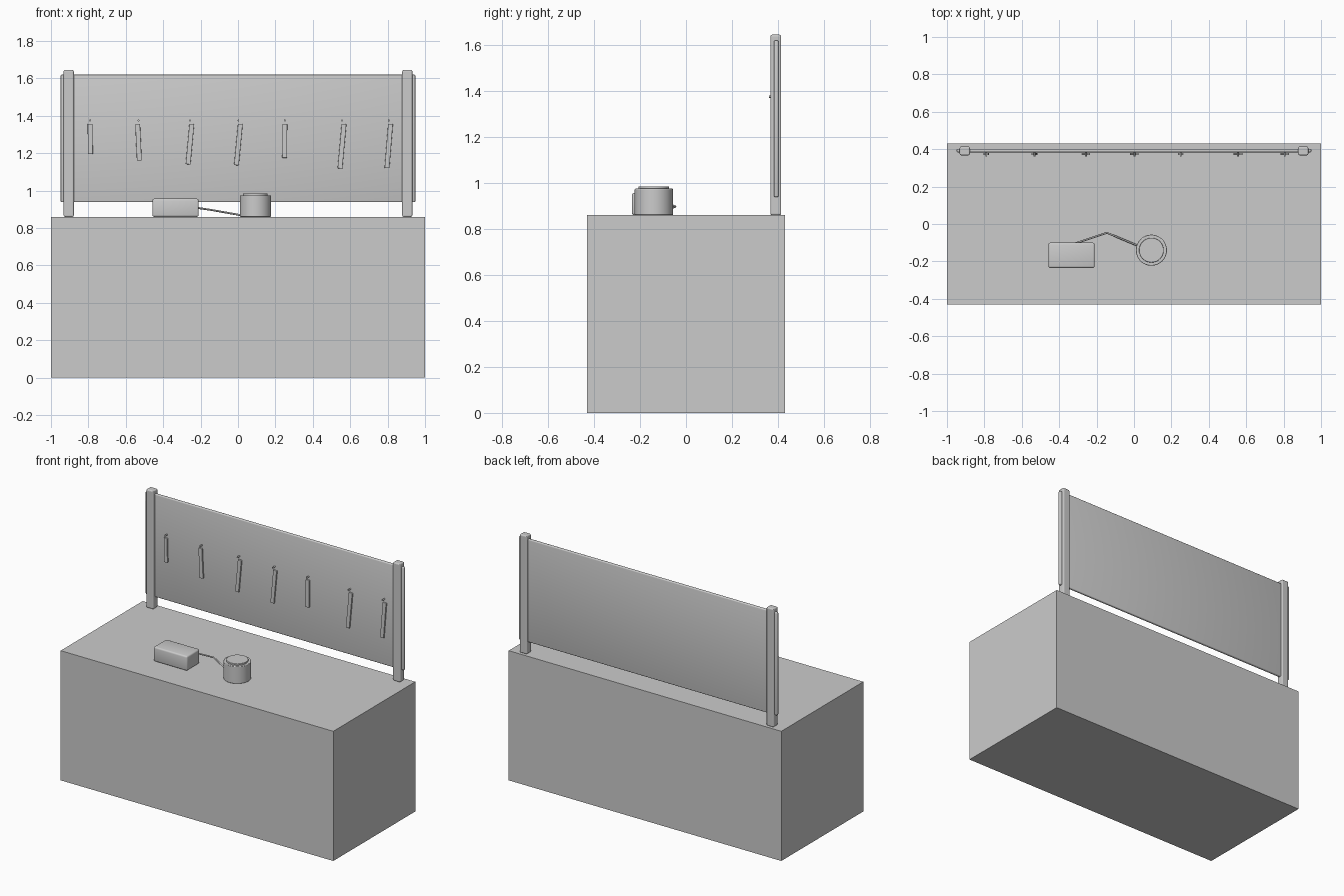
import bpy
from math import radians, atan2

if "Cube" in bpy.data.objects:
    bpy.data.objects.remove(bpy.data.objects["Cube"])


def finish(o, name, bevel=0.0, segs=3, smooth=False):
    o.name = name
    if bevel:
        m = o.modifiers.new("bevel", "BEVEL")
        m.width, m.segments, m.limit_method = bevel, segs, "ANGLE"
    if smooth:
        for p in o.data.polygons:
            p.use_smooth = True
    return o


def box(name, lo, hi, **kw):
    c = [(a + b) / 2 for a, b in zip(lo, hi)]
    bpy.ops.mesh.primitive_cube_add(size=1, location=c)
    o = bpy.context.object
    o.scale = [b - a for a, b in zip(lo, hi)]
    bpy.ops.object.transform_apply(location=False, rotation=False, scale=True)
    return finish(o, name, **kw)


def cyl(name, r, depth, loc, rot=(0, 0, 0), verts=48, bevel=0.0):
    bpy.ops.mesh.primitive_cylinder_add(vertices=verts, radius=r, depth=depth, location=loc, rotation=rot)
    bpy.ops.object.shade_smooth_by_angle(angle=radians(35))
    return finish(bpy.context.object, name, bevel, 2)


# Bench block
box("bench", (-1, -0.43, 0), (1, 0.43, 0.86))

# Back board on two posts
box("back_board", (-0.948, 0.383, 0.938), (0.948, 0.402, 1.62), bevel=0.006, smooth=True)
for side, s in (("left", -1), ("right", 1)):
    x = s * 0.905
    box(side + "_post", (x - 0.027, 0.367, 0.86), (x + 0.027, 0.414, 1.645), bevel=0.008)

# Hanging tools: x, bottom height, sideways drift of the lower end
tools = [(-0.79, 1.195, 0.002), (-0.532, 1.16, 0.009), (-0.257, 1.14, -0.02),
         (0.002, 1.135, -0.021), (0.25, 1.175, -0.001), (0.556, 1.118, -0.022),
         (0.806, 1.12, -0.019)]
for i, (x, bottom, drift) in enumerate(tools, 1):
    top = 1.357
    h = top - bottom
    t = box(f"tool_{i}", (x - 0.013, 0.368, bottom), (x + 0.013, 0.38, top), bevel=0.003, segs=2)
    t.rotation_euler.y = atan2(-drift, h)
    cyl(f"peg_{i}", 0.005, 0.028, (x, 0.374, 1.375), (radians(90), 0, 0), 12)

# Small case on the bench
box("case", (-0.457, -0.235, 0.86), (-0.21, -0.1, 0.957), bevel=0.01, smooth=True)

# Round canister with lid
cyl("canister", 0.083, 0.115, (0.093, -0.14, 0.9175), bevel=0.003)
cyl("canister_lid", 0.066, 0.02, (0.093, -0.14, 0.975), bevel=0.002)

# Cable from case to canister
cu = bpy.data.curves.new("cable", "CURVE")
cu.dimensions = "3D"
cu.bevel_depth = 0.005
cu.bevel_resolution = 2
cu.use_fill_caps = True
sp = cu.splines.new("POLY")
pts = [(-0.335, -0.11, 0.925), (-0.145, -0.047, 0.897), (0.03, -0.12, 0.866)]
sp.points.add(len(pts) - 1)
for p, co in zip(sp.points, pts):
    p.co = (*co, 1)
bpy.context.collection.objects.link(bpy.data.objects.new("cable", cu))
